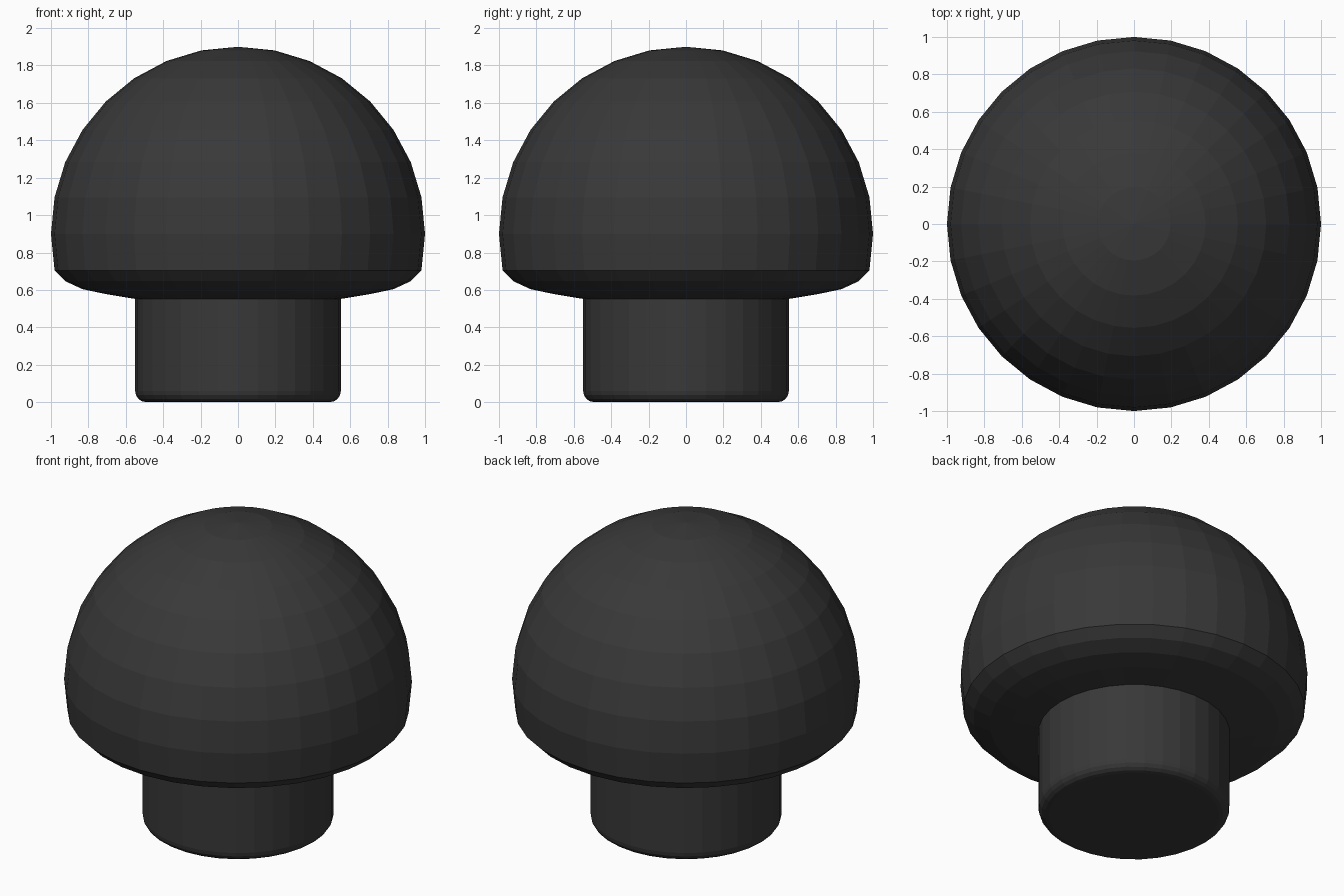
import bpy, bmesh, math

if "Cube" in bpy.data.objects:
    bpy.data.objects.remove(bpy.data.objects["Cube"])

SIDES = 32

rubber = bpy.data.materials.new("black_rubber")
rubber.diffuse_color = (0.04, 0.04, 0.04, 1)
rubber.use_nodes = True
rubber.node_tree.nodes["Principled BSDF"].inputs["Base Color"].default_value = rubber.diffuse_color


def lathe(name, profile):
    """Revolve (radius, z) points, listed bottom to top, into a closed flat-faced solid."""
    bm = bmesh.new()
    rings = []
    for r, z in profile:
        if r < 1e-4:
            rings.append([bm.verts.new((0, 0, z))] * SIDES)
        else:
            rings.append([bm.verts.new((r * math.cos(2 * math.pi * i / SIDES),
                                        r * math.sin(2 * math.pi * i / SIDES), z))
                          for i in range(SIDES)])
    for low, high in zip(rings, rings[1:]):
        for i in range(SIDES):
            j = (i + 1) % SIDES
            corners = list(dict.fromkeys((low[i], low[j], high[j], high[i])))
            bm.faces.new(corners)
    for ring in (rings[0], rings[-1]):
        if ring[0] is not ring[1]:
            bm.faces.new(ring)
    bmesh.ops.recalc_face_normals(bm, faces=bm.faces)
    mesh = bpy.data.meshes.new(name)
    bm.to_mesh(mesh)
    bm.free()
    mesh.materials.append(rubber)
    obj = bpy.data.objects.new(name, mesh)
    bpy.context.collection.objects.link(obj)
    return obj


# Domed cap: flattened underside, then a unit sphere centred at z = 0.9
underside = [(0, 0.52), (0.383, 0.535), (0.556, 0.553), (0.707, 0.578),
             (0.831, 0.604), (0.924, 0.647)]
dome = [(math.cos(a), 0.9 + math.sin(a))
        for a in (math.radians(11.25 * k) for k in range(-1, 8))]
lathe("domed_cap", underside + dome + [(0, 1.9)])

# Stem with a rounded bottom edge
R, B = 0.55, 0.06
edge = [(R - B + B * math.sin(t), B - B * math.cos(t))
        for t in (math.pi / 2 * k / 4 for k in range(5))]
lathe("stem", edge + [(R, 0.56)])
